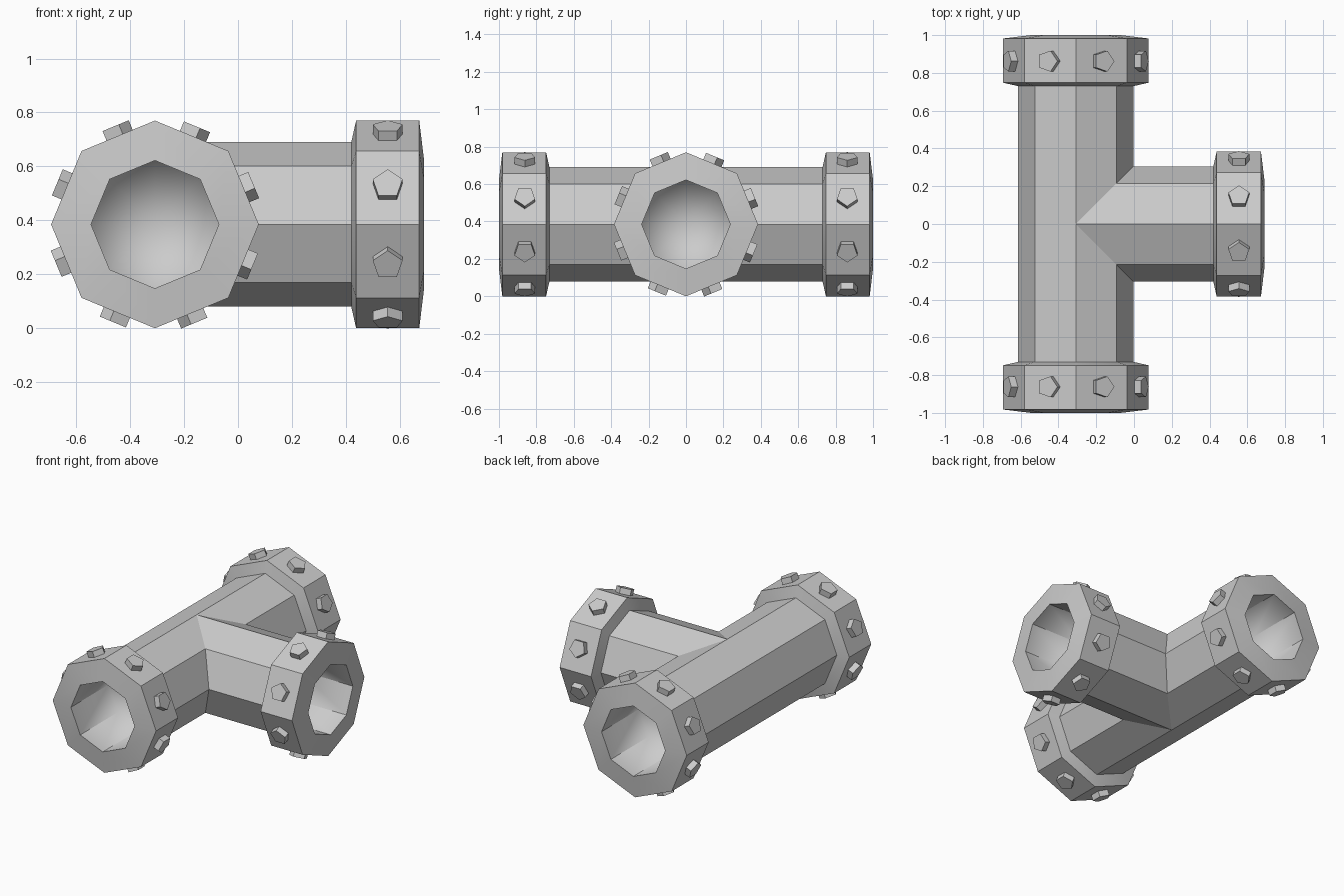
import bpy, bmesh, math
from mathutils import Vector

cube = bpy.data.objects.get("Cube")
if cube:
    bpy.data.objects.remove(cube)

X, Y, Z = Vector((1, 0, 0)), Vector((0, 1, 0)), Vector((0, 0, 1))
HUB = Vector((-0.308, 0, 0.385))      # where the pipe axes cross
PIPE_R, FLANGE_R, BORE_R = 0.305, 0.385, 0.237
MAIN_END, BRANCH_END = 1.0, 0.998     # distance from hub to each pipe mouth

grey = bpy.data.materials.new("plain grey")
grey.use_nodes = True
grey.diffuse_color = (0.6, 0.6, 0.6, 1)
grey.node_tree.nodes["Principled BSDF"].inputs["Base Color"].default_value = (0.6, 0.6, 0.6, 1)


def lathe(bm, origin, axis, u, v, profile, sides):
    """Sweep (distance, radius) points round an axis; returns rings and end fans."""
    rings, fans = [], []
    for d, r in profile:
        centre = origin + axis * d
        if r == 0:
            rings.append([bm.verts.new(centre)] * sides)
        else:
            angles = [math.tau * i / sides for i in range(sides)]
            rings.append([bm.verts.new(centre + (u * math.cos(a) + v * math.sin(a)) * r)
                          for a in angles])
    for a, b in zip(rings, rings[1:]):
        for i in range(sides):
            j = (i + 1) % sides
            corners = list(dict.fromkeys((a[i], a[j], b[j], b[i])))
            face = bm.faces.new(corners)
            if len(corners) == 3:
                fans.append(face)
    return rings, fans


def finish(bm, name, soft_faces=()):
    bmesh.ops.recalc_face_normals(bm, faces=bm.faces)
    for e in bm.edges:
        e.smooth = e.calc_face_angle(0) < math.radians(30)
    for f in bm.faces:
        f.smooth = True
    # bore floors blend softly into their walls
    for f in soft_faces:
        for e in f.edges:
            e.smooth = True
    mesh = bpy.data.meshes.new(name)
    bm.to_mesh(mesh)
    bm.free()
    mesh.materials.append(grey)
    obj = bpy.data.objects.new(name, mesh)
    bpy.context.collection.objects.link(obj)


def mouth(end):
    """Profile from the pipe wall over the flange and down the blind bore."""
    return [(end - 0.27, PIPE_R), (end - 0.252, FLANGE_R), (end - 0.018, FLANGE_R),
            (end, BORE_R), (end - 0.4, BORE_R), (end - 0.4, 0)]


def flange_bolts(name, axis, u, v, distance):
    bm = bmesh.new()
    for k in range(8):
        a = math.tau * (k + 0.5) / 8
        out = u * math.cos(a) + v * math.sin(a)
        tip = u * math.sin(a) - v * math.cos(a)
        lathe(bm, HUB + axis * distance, out, tip, axis,
              [(0.34, 0), (0.34, 0.058), (0.394, 0.058), (0.394, 0)], 5)
    finish(bm, name)


# Straight main pipe with a flange at each end
bm = bmesh.new()
back = mouth(MAIN_END)
front = [(-d, r) for d, r in reversed(back)]
_, floors = lathe(bm, HUB, Y, X, Z, front + back, 8)
finish(bm, "main_pipe", floors)

# Side branch, mitred where it meets the main pipe
bm = bmesh.new()
rings, floors = lathe(bm, HUB, X, Y, Z, [(0, PIPE_R)] + mouth(BRANCH_END), 8)
for vert in rings[0]:
    vert.co.x += abs(vert.co.y)
finish(bm, "branch_pipe", floors)

# Five-sided bolts round each flange
flange_bolts("front_flange_bolts", Y, X, Z, -0.862)
flange_bolts("back_flange_bolts", Y, X, Z, 0.862)
flange_bolts("branch_flange_bolts", X, Y, Z, 0.863)
